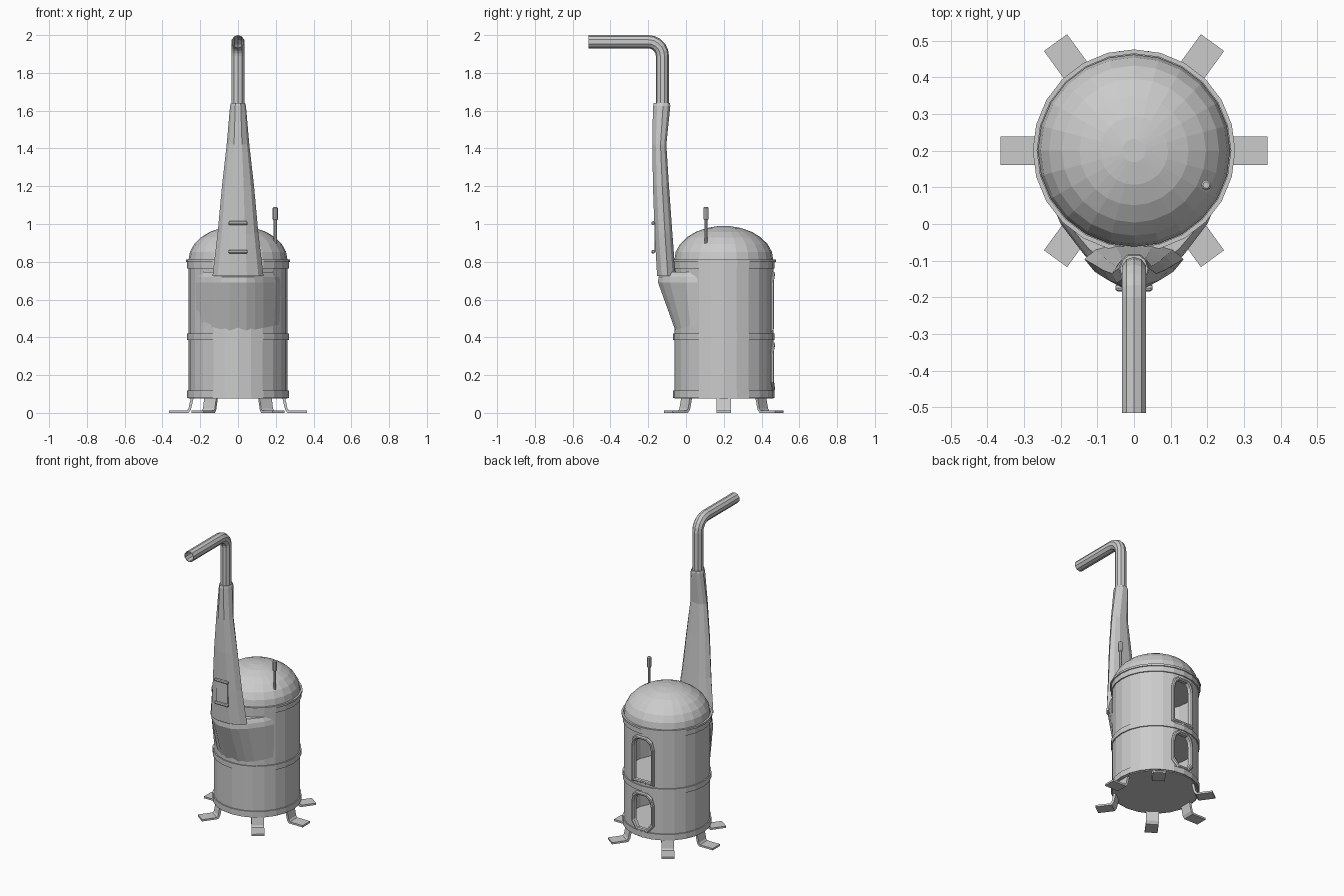
import bpy, bmesh, math
from mathutils import Vector

if "Cube" in bpy.data.objects:
    bpy.data.objects.remove(bpy.data.objects["Cube"])

CY = 0.2      # y of the barrel axis
SEG = 24


def finish(name, bm):
    bmesh.ops.remove_doubles(bm, verts=bm.verts, dist=1e-5)
    bmesh.ops.recalc_face_normals(bm, faces=bm.faces)
    me = bpy.data.meshes.new(name)
    bm.to_mesh(me)
    bm.free()
    ob = bpy.data.objects.new(name, me)
    bpy.context.collection.objects.link(ob)
    return ob


def loft(name, rings, caps=True, loop=False):
    bm = bmesh.new()
    vs = [[bm.verts.new(p) for p in r] for r in rings]
    pairs = list(zip(vs, vs[1:])) + ([(vs[-1], vs[0])] if loop else [])
    for a, b in pairs:
        for i in range(len(a)):
            j = (i + 1) % len(a)
            bm.faces.new((a[i], a[j], b[j], b[i]))
    if caps and not loop:
        bm.faces.new(vs[0])
        bm.faces.new(vs[-1])
    return finish(name, bm)


def circle(r, z, x=0, y=CY, n=SEG):
    return [(x + r * math.cos(math.tau * i / n), y + r * math.sin(math.tau * i / n), z) for i in range(n)]


def lathe(name, profile, x=0, y=CY, n=SEG, **kw):
    return loft(name, [circle(r, z, x, y, n) for r, z in profile], **kw)


def cut(ob, cutter):
    cutter.hide_render = True
    cutter.hide_viewport = False
    cutter.display_type = 'WIRE'
    m = ob.modifiers.new('cut', 'BOOLEAN')
    m.operation = 'DIFFERENCE'
    m.solver = 'EXACT'
    m.object = cutter
    bpy.context.view_layer.update()
    me = bpy.data.meshes.new_from_object(ob.evaluated_get(bpy.context.evaluated_depsgraph_get()))
    ob.modifiers.clear()
    ob.data = me
    bpy.data.objects.remove(cutter)


# Barrel with two inner chambers and two openings at the back
R = 0.262
barrel = lathe('barrel', [(R, 0.075), (R, 0.805)])
for z0, z1 in ((0.09, 0.395), (0.41, 0.79)):
    cut(barrel, lathe('chamber_cutter', [(R - 0.012, z0), (R - 0.012, z1)]))

UPPER = [(-.062, .45), (.062, .45), (.062, .665), (.053, .705), (.03, .728),
         (-.03, .728), (-.053, .705), (-.062, .665)]
LOWER = [(-.032, .135), (.032, .135), (.062, .18), (.062, .29), (.053, .33), (.03, .355),
         (-.03, .355), (-.053, .33), (-.062, .29), (-.062, .18)]
for label, outline in (('upper', UPPER), ('lower', LOWER)):
    cut(barrel, loft('door_cutter', [[(x, y, z) for x, z in outline] for y in (0.33, 0.6)]))
    # raised frame wrapped round the opening
    cz = sum(z for _, z in outline) / len(outline)
    rings = []
    for grow, rad in ((0, R - .016), (0, R + .006), (.006, R + .012), (.014, R + .012), (.02, R + .004), (.02, R - .016)):
        ring = []
        for x, z in outline:
            px = x * (1 + grow / .062)
            pz = z + math.copysign(grow * min(1, abs(z - cz) / .06), z - cz)
            a = px / R
            ring.append((rad * math.sin(a), CY + rad * math.cos(a), pz))
        rings.append(ring)
    loft(label + '_opening_frame', rings, loop=True)

# Bands round the barrel and the top rim
for name, r, z0, z1 in (('bottom_band', .269, .08, .118), ('middle_band', .269, .385, .42),
                        ('top_band', .269, .765, .80), ('top_rim', .276, .80, .813)):
    lathe(name, [(r - .012, z0), (r, z0), (r, z1), (r - .012, z1)], loop=True)

# Dome lid
dome = [(R * math.cos(t), .81 + .18 * math.sin(t))
        for t in (math.radians(90 * k / 6.5) for k in range(7))]
lathe('dome', [(R, .80)] + dome)

# Thermometer on the dome
lathe('thermometer', [(.009, .88), (.009, 1.02), (.014, 1.025), (.014, 1.085), (.009, 1.09)],
      x=.197, y=.106, n=8)

# Bulged flue base growing out of the barrel front
half = [(.225, .06), (.2, .0), (.135, -.085), (.09, -.125), (.045, -.148)]


def mirrored(pts, z):
    return [(x, y, z) for x, y in pts] + [(-x, y, z) for x, y in reversed(pts)]


on_wall = [(.22, .065), (.19, .025), (.135, -.02), (.09, -.042), (.045, -.056)]
inner = [(x * .9, y * .7 - .01 if y < 0 else y) for x, y in half]
loft('flue_base', [mirrored(on_wall, .435), mirrored(half, .69), mirrored([(x * .97, y + .002) for x, y in half], .72),
                   mirrored(inner, .745)])

# Tapering flue: crescent section at the bottom, rounder towards the top
rings = []
for z, w, yf, yb in ((.725, .135, -.153, -.055), (.95, .108, -.166, -.072),
                     (1.2, .085, -.175, -.09), (1.42, .06, -.178, -.104),
                     (1.625, .042, -.175, -.083), (1.64, .038, -.171, -.086)):
    d = yf - yb
    rings.append(mirrored([(w * .4, yb), (w * .8, yb + d * .15), (w, yb + d * .42),
                           (w * .8, yb + d * .76), (w * .35, yf)], z))
loft('tapered_flue', rings)

# Hollow bent outlet pipe
PR, N = .035, 10
path = [(-.125, 1.6, 0)]
path += [(-.2 + .075 * math.cos(a), 1.89 + .075 * math.sin(a), a)
         for a in (math.radians(18 * k) for k in range(6))]
path += [(-.515, 1.965, math.pi / 2)]


def pipe_ring(p, r):
    y, z, a = p
    ring = []
    for i in range(N):
        t = math.tau * (i + .5) / N
        u = r * math.sin(t)
        ring.append((r * math.cos(t), y + u * math.cos(a), z + u * math.sin(a)))
    return ring


loft('outlet_pipe', [pipe_ring(p, PR) for p in path] + [pipe_ring(p, PR - .004) for p in reversed(path)],
     loop=True)


# Cleaning hatch with two horizontal bars on the flue front
def box(name, loc, size):
    bm = bmesh.new()
    bmesh.ops.create_cube(bm, size=1)
    for v in bm.verts:
        v.co = Vector(loc) + Vector(c * s for c, s in zip(v.co, size))
    return finish(name, bm)


box('hatch_plate', (0, -.162, .93), (.084, .012, .15))
for i, z in enumerate((.853, 1.005)):
    loft('hatch_bar_%d' % (i + 1),
         [[(x, -.174 + r * math.cos(t), z + r * math.sin(t)) for t in (math.tau * k / 8 for k in range(8))]
          for x, r in ((-.05, .006), (-.044, .01), (.044, .01), (.05, .006))])

# Six bent strip feet
prof = [(.235, .08), (.249, .018), (.262, .0), (.364, .0), (.364, .012), (.270, .012), (.262, .022), (.25, .08)]
for i, deg in enumerate((0, 54, 126, 180, 234, 306)):
    c, s = math.cos(math.radians(deg)), math.sin(math.radians(deg))
    loft('foot_%d' % (i + 1), [[(r * c - w * s, CY + r * s + w * c, z) for r, z in prof] for w in (-.039, .039)])
